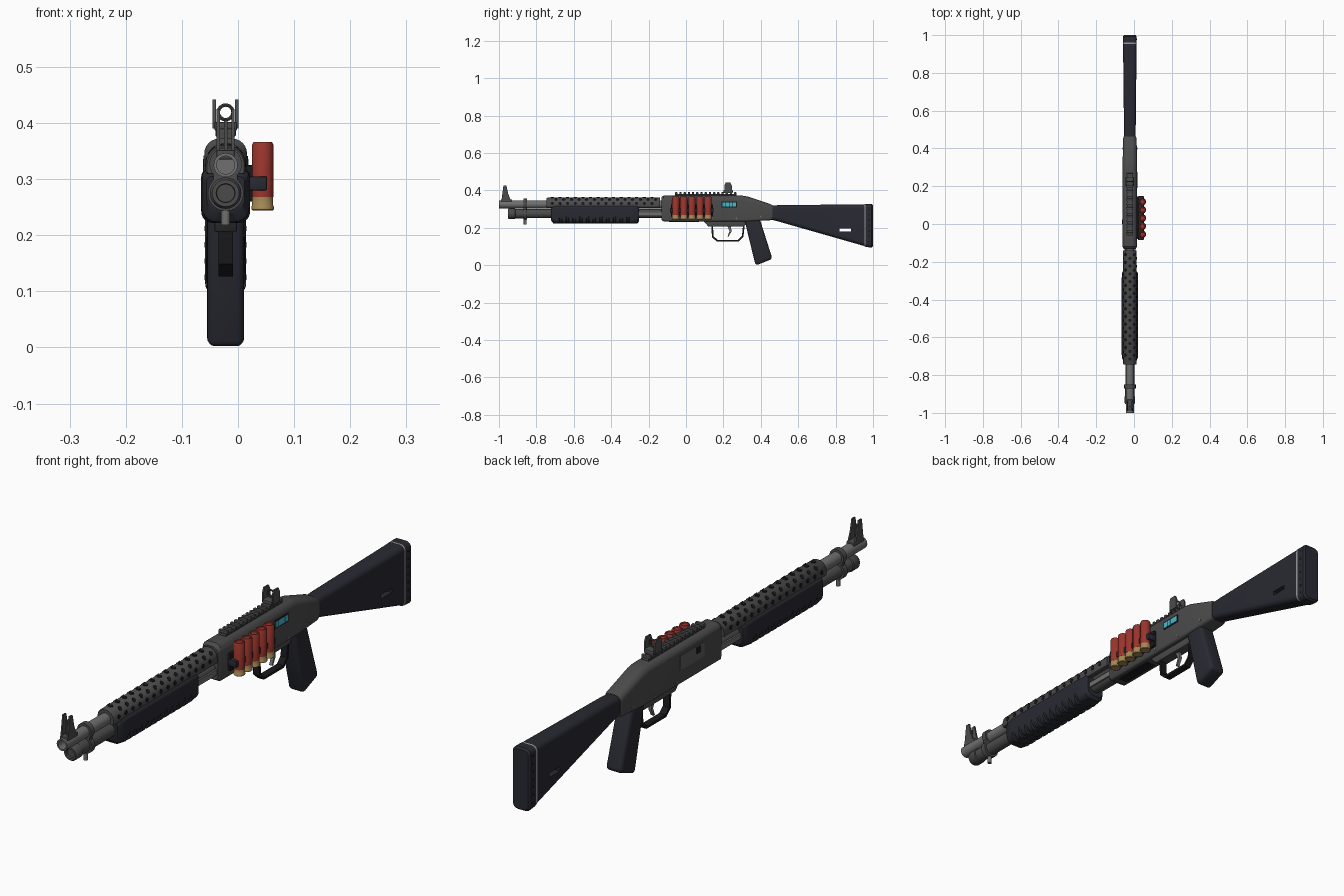
import bpy, bmesh, math
from mathutils import Vector, Matrix

cube = bpy.data.objects.get("Cube")
if cube:
    bpy.data.objects.remove(cube)

CX = -0.022  # centre plane of the body
made = []


def material(name, rgb):
    m = bpy.data.materials.new(name)
    m.use_nodes = True
    m.diffuse_color = (*rgb, 1)
    bsdf = next(n for n in m.node_tree.nodes if n.type == 'BSDF_PRINCIPLED')
    bsdf.inputs["Base Color"].default_value = (*rgb, 1)
    bsdf.inputs["Roughness"].default_value = 0.6
    return m


gunmetal = material("gunmetal", (0.07, 0.07, 0.072))
steel = material("steel", (0.16, 0.16, 0.165))
polymer = material("dark polymer", (0.022, 0.023, 0.032))
black = material("black", (0.01, 0.01, 0.012))
red = material("shell red", (0.32, 0.035, 0.026))
brass = material("brass", (0.38, 0.25, 0.09))
cyan = material("display cyan", (0.06, 0.5, 0.62))
trim = material("light trim", (0.32, 0.32, 0.33))
port = material("port grey", (0.11, 0.11, 0.112))


def finish(bm, name, mat):
    bmesh.ops.recalc_face_normals(bm, faces=bm.faces)
    me = bpy.data.meshes.new(name)
    bm.to_mesh(me)
    bm.free()
    me.materials.append(mat)
    ob = bpy.data.objects.new(name, me)
    bpy.context.scene.collection.objects.link(ob)
    made.append(ob)
    return ob


def skin(name, rings, mat):
    """Join equal point rings into a closed body."""
    bm = bmesh.new()
    rows = [[bm.verts.new(p) for p in ring] for ring in rings]
    n = len(rows[0])
    for a, b in zip(rows, rows[1:]):
        for i in range(n):
            j = (i + 1) % n
            bm.faces.new((a[i], a[j], b[j], b[i]))
    bm.faces.new(rows[0])
    bm.faces.new(rows[-1])
    return finish(bm, name, mat)


def section(y, lo, hi, hw, top, bottom, n=6):
    """Rounded rectangle across y with separate top and bottom radii."""
    pts = []
    for k, (sx, r, z) in enumerate(((1, top, hi - top), (-1, top, hi - top),
                                    (-1, bottom, lo + bottom), (1, bottom, lo + bottom))):
        for i in range(n + 1):
            a = math.pi / 2 * (k + i / n)
            pts.append((CX + sx * (hw - r) + r * math.cos(a), y, z + r * math.sin(a)))
    return pts


def loft(name, mat, *rows):
    return skin(name, [section(*r) for r in rows], mat)


def lathe(name, mat, profile, x=CX, y=0.0, z=0.0, axis='Y', n=24):
    """Turn (position, radius) pairs round an axis."""
    rings = []
    for t, r in profile:
        ring = []
        for i in range(n):
            a = 2 * math.pi * i / n
            u, v = r * math.cos(a), r * math.sin(a)
            ring.append({'X': (x + t, y + u, z + v), 'Y': (x + u, y + t, z + v),
                         'Z': (x + u, y + v, z + t)}[axis])
        rings.append(ring)
    return skin(name, rings, mat)


def prism(name, mat, pts, x0, x1, bevel=0.0, segments=2):
    """Side outline in (y, z), extruded across x, with rounded edges."""
    bm = bmesh.new()
    a = bm.faces.new([bm.verts.new((x0, y, z)) for y, z in pts])
    out = bmesh.ops.extrude_face_region(bm, geom=[a])
    vs = [g for g in out["geom"] if isinstance(g, bmesh.types.BMVert)]
    bmesh.ops.translate(bm, verts=vs, vec=(x1 - x0, 0, 0))
    if bevel:
        bmesh.ops.recalc_face_normals(bm, faces=bm.faces)
        bmesh.ops.bevel(bm, geom=list(bm.edges), offset=bevel, segments=segments,
                        profile=0.5, affect='EDGES', clamp_overlap=True)
    return finish(bm, name, mat)


def box(name, mat, x0, x1, y0, y1, z0, z1, bevel=0.0):
    return prism(name, mat, [(y0, z0), (y1, z0), (y1, z1), (y0, z1)], x0, x1, bevel)


# Barrel, magazine tube and clamp
lathe("barrel", steel, [(-0.96, .016), (-1, .016), (-1, .0215), (-.1, .0215)], z=.325)
lathe("magazine_tube", gunmetal, [(-.9, .024), (-.1, .024)], z=.275)
lathe("magazine_cap", gunmetal, [(-.945, .008), (-.945, .016), (-.953, .017), (-.953, .024),
      (-.947, .028), (-.915, .028), (-.912, .025), (-.87, .025)], z=.275)
lathe("clamp_upper_ring", gunmetal, [(-.87, .029), (-.85, .029)], z=.327)
lathe("clamp_lower_ring", gunmetal, [(-.87, .032), (-.85, .032)], z=.275)
box("clamp_bridge", gunmetal, CX - .022, CX + .022, -.869, -.851, .28, .325, .002)
lathe("clamp_screw", steel, [(.218, .008), (.25, .008)], y=-.86, axis='Z', n=12)

# Heat shield with staggered vent holes
loft("heat_shield", gunmetal, (-.745, .31, .358, .033, .032, .004),
     (-.74, .309, .361, .0355, .034, .004), (-.14, .309, .361, .0355, .034, .004))
bm = bmesh.new()
for deg in (90, 45, 135, 5, 175):
    a = math.radians(deg)
    for i in range(14):
        y = -.715 + .041 * i + (.02 if deg in (45, 135) else 0)
        if y > -.15:
            continue
        rot = Matrix.Rotation(math.pi / 2 - a, 4, 'Y')
        pos = Vector((CX + .0345 * math.cos(a), y, .327 + .0345 * math.sin(a)))
        bmesh.ops.create_cone(bm, cap_ends=True, segments=12, radius1=.0085, radius2=.0085,
                              depth=.0035, matrix=Matrix.Translation(pos) @ rot)
finish(bm, "heat_shield_vents", black)

# Pump grip: notches deepen the lower corners only
rows = [(-.722, .24, .305, .034, .01, .025), (-.71, .224, .316, .042, .012, .026)]
for i in range(11):
    y = -.67 + .036 * i
    for dy, r in ((-.009, .02), (-.006, .04), (.006, .04), (.009, .02)):
        rows.append((y + dy, .222, .317, .0435, .012, r))
rows += [(-.26, .224, .316, .042, .012, .026), (-.25, .235, .308, .036, .01, .025)]
loft("pump_grip", polymer, *rows)
for s, side in ((-1, "right"), (1, "left")):
    box("action_bar_" + side, steel, CX + s * .026 - .003, CX + s * .026 + .003,
        -.3, -.1, .262, .282)

# Receiver with its fittings
loft("receiver", gunmetal, (-.132, .242, .362, .032, .024, .01), (-.12, .234, .372, .038, .026, .01),
     (.30, .234, .372, .038, .026, .01), (.33, .234, .367, .038, .026, .01),
     (.45, .24, .327, .036, .024, .012), (.462, .244, .32, .033, .022, .012))
prism("trigger_housing", gunmetal, [(.09, .24), (.12, .206), (.31, .206), (.34, .24)],
      CX - .02, CX + .02, .003)
box("loading_gate", black, CX - .018, CX + .018, -.09, .07, .231, .236)
box("ejection_port", port, CX - .0395, CX - .03, -.02, .12, .288, .342)
box("port_opening", black, CX - .0405, CX - .03, .0, .025, .312, .336)
for y, z in ((.27, .25), (.14, .25), (.40, .26)):
    lathe("receiver_pin", steel, [(-.0395, .005), (.0395, .005)], y=y, z=z, axis='X', n=12)
box("display_frame", black, CX + .03, CX + .0395, .19, .272, .309, .341)
for i in range(4):
    y = .196 + i * .0183
    box("display_segment", cyan, CX + .03, CX + .0403, y, y + .016, .314, .336)

# Trigger and guard
prism("trigger_guard", black, [(.134, .23), (.139, .149), (.165, .126), (.282, .126), (.307, .152),
      (.316, .23), (.307, .23), (.299, .157), (.278, .135), (.169, .135), (.148, .154), (.143, .23)],
      CX - .013, CX + .013)
prism("trigger", steel, [(.218, .215), (.24, .215), (.243, .18), (.228, .152), (.222, .154),
      (.233, .182)], CX - .006, CX + .006)

# Pistol grip
prism("pistol_grip", polymer, [(.312, .245), (.395, .245), (.462, .034), (.372, -.002)],
      CX - .033, CX + .033, .014, 4)

# Stock with through slot, trim line and butt pad
stock = loft("stock", polymer, (.445, .246, .318, .03, .02, .02), (.50, .232, .321, .031, .02, .02),
             (.955, .102, .325, .036, .02, .02))
cutter = box("slot_cutter", black, CX - .1, CX + .1, .82, .882, .181, .197)
cutter.hide_render = True
mod = stock.modifiers.new("slot", 'BOOLEAN')
mod.operation, mod.object, mod.solver = 'DIFFERENCE', cutter, 'EXACT'
bpy.context.view_layer.objects.active = stock
bpy.ops.object.modifier_apply(modifier=mod.name)
made.remove(cutter)
bpy.data.objects.remove(cutter)
loft("butt_trim", trim, (.954, .1, .326, .0365, .02, .02), (.961, .098, .326, .0365, .02, .02))
loft("butt_pad", polymer, (.961, .097, .326, .0365, .02, .02), (.993, .094, .326, .0365, .02, .02),
     (1.0, .1, .32, .031, .018, .018))
for i in range(7):
    lathe("pad_dimple", black, [(-.0373, .005), (.0373, .005)], y=.978, z=.125 + i * .029,
          axis='X', n=10)

# Top rail
box("rail_base", gunmetal, CX - .014, CX + .014, -.06, .27, .365, .381)
for i in range(15):
    y = -.058 + i * .0225
    box("rail_tooth", gunmetal, CX - .018, CX + .018, y, y + .012, .376, .39, .002)

# Rear ring sight with side wings
box("rear_sight_base", gunmetal, CX - .02, CX + .02, .2, .25, .386, .402, .003)
for s in (-1, 1):
    prism("rear_sight_wing", gunmetal, [(.205, .39), (.245, .39), (.245, .425), (.237, .442),
          (.212, .442), (.205, .425)], CX + s * .02 - .003, CX + s * .02 + .003)
bpy.ops.mesh.primitive_torus_add(major_radius=.013, minor_radius=.003, major_segments=24,
                                 minor_segments=8, location=(CX, .225, .419),
                                 rotation=(math.pi / 2, 0, 0))
ring = bpy.context.object
ring.name = "rear_sight_ring"
ring.data.materials.append(gunmetal)
made.append(ring)

# Front sight: post between two tapered ears
box("front_sight_base", gunmetal, CX - .016, CX + .016, -.99, -.93, .335, .352, .003)
for s in (-1, 1):
    prism("front_sight_ear", gunmetal, [(-.988, .335), (-.976, .425), (-.96, .425), (-.95, .38),
          (-.932, .335)], CX + s * .013 - .003, CX + s * .013 + .003)
box("front_sight_post", gunmetal, CX - .003, CX + .003, -.972, -.962, .34, .405)

# Side shell carrier and five shells
box("carrier_plate", black, CX + .03, .026, -.08, .145, .26, .325, .002)
box("carrier_band", polymer, .02, .052, -.085, .147, .28, .305, .003)
for i in range(5):
    y = -.055 + i * .0432
    lathe("shell_base", brass, [(.244, .0175), (.246, .02), (.251, .02), (.253, .0188), (.268, .0188)],
          x=.044, y=y, axis='Z')
    lathe("shell_case", red, [(.268, .019), (.361, .019), (.366, .0165), (.366, .013), (.363, .011)],
          x=.044, y=y, axis='Z')

# Smooth shading with crisp edges
bpy.ops.object.select_all(action='DESELECT')
for ob in made:
    ob.select_set(True)
bpy.context.view_layer.objects.active = made[0]
bpy.ops.object.shade_smooth_by_angle(angle=math.radians(35))
